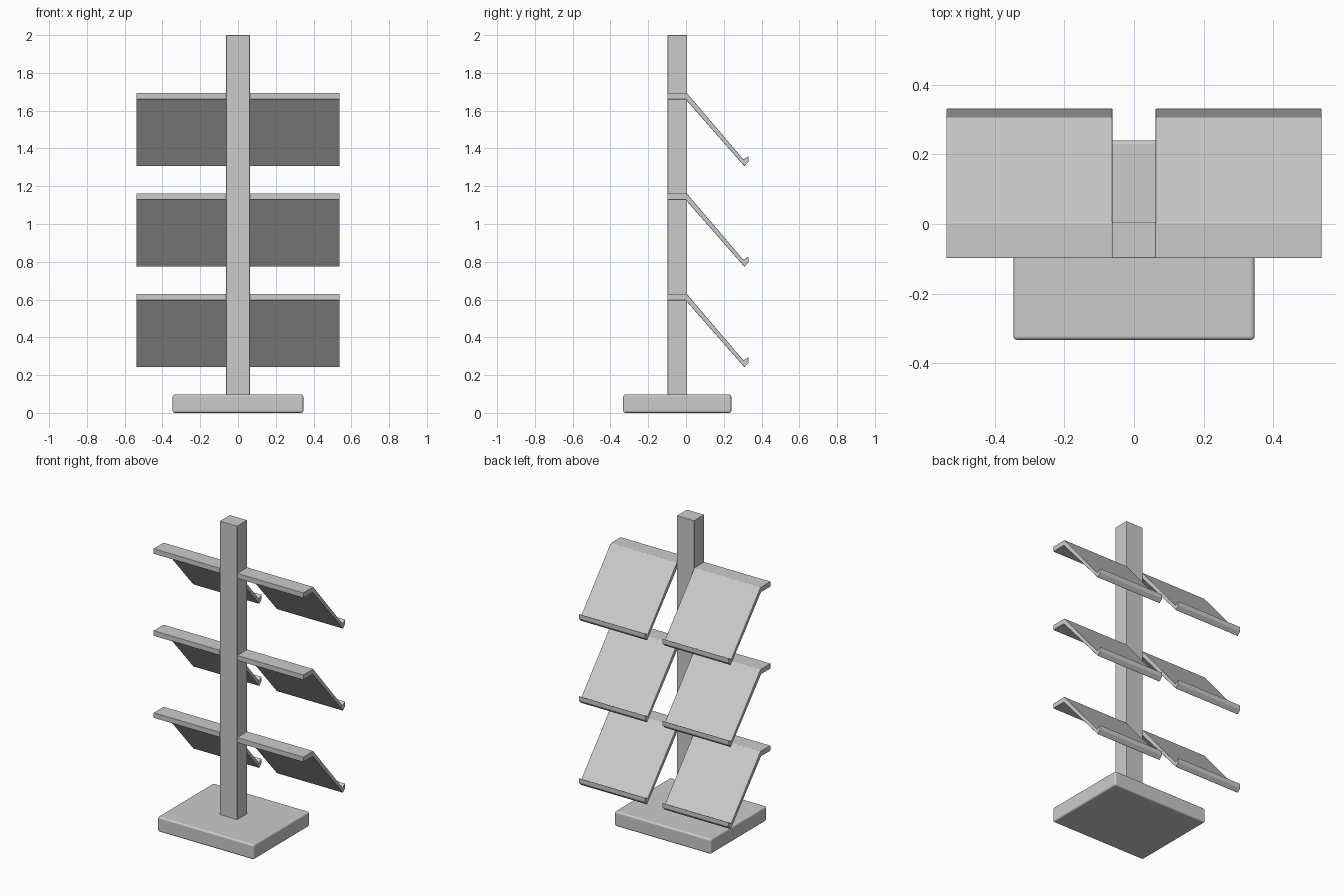
import bpy
import bmesh
import math

cube = bpy.data.objects.get("Cube")
if cube:
    bpy.data.objects.remove(cube, do_unlink=True)

grey = bpy.data.materials.new("light grey")
grey.use_nodes = True
colour = (0.6, 0.6, 0.6, 1)
grey.diffuse_color = colour
grey.node_tree.nodes["Principled BSDF"].inputs["Base Color"].default_value = colour


def extrude_profile(name, profile, x0, x1, bevel):
    """Extrude a (y, z) outline along x, with softly rounded edges."""
    bm = bmesh.new()
    face = bm.faces.new([bm.verts.new((x0, y, z)) for y, z in profile])
    moved = bmesh.ops.extrude_face_region(bm, geom=[face])["geom"]
    verts = [v for v in moved if isinstance(v, bmesh.types.BMVert)]
    bmesh.ops.translate(bm, verts=verts, vec=(x1 - x0, 0, 0))
    bmesh.ops.recalc_face_normals(bm, faces=bm.faces)
    mesh = bpy.data.meshes.new(name)
    bm.to_mesh(mesh)
    bm.free()
    mesh.materials.append(grey)
    obj = bpy.data.objects.new(name, mesh)
    bpy.context.collection.objects.link(obj)
    mod = obj.modifiers.new("soft edges", "BEVEL")
    mod.width = bevel
    mod.segments = 3
    mod.limit_method = "ANGLE"
    mod.angle_limit = math.radians(30)
    mod.harden_normals = True
    bpy.ops.object.select_all(action="DESELECT")
    obj.select_set(True)
    bpy.context.view_layer.objects.active = obj
    bpy.ops.object.shade_smooth_by_angle(angle=math.radians(40))
    return obj


def box(y0, y1, z0, z1):
    return [(y0, z0), (y1, z0), (y1, z1), (y0, z1)]


# Base and post
extrude_profile("base", box(-0.333, 0.24, 0, 0.097), -0.346, 0.346, 0.012)
extrude_profile("post", box(-0.098, 0.006, 0.09, 2), -0.063, 0.063, 0.004)

# Shelf outline: flat flange, sloping panel and upturned lip
SHELF = [(-0.098, 0), (0.004, 0), (0.304, -0.352), (0.331, -0.335),
         (0.331, -0.365), (0.309, -0.388), (-0.002, -0.034), (-0.098, -0.034)]

# Three tiers, one shelf on each side of the post
for tier, top in zip(("lower", "middle", "upper"), (0.63, 1.162, 1.694)):
    outline = [(y, top + z) for y, z in SHELF]
    for side, sign in (("left", 1), ("right", -1)):
        extrude_profile(f"{tier}_{side}_shelf", outline,
                        sign * 0.062, sign * 0.538, 0.003)
